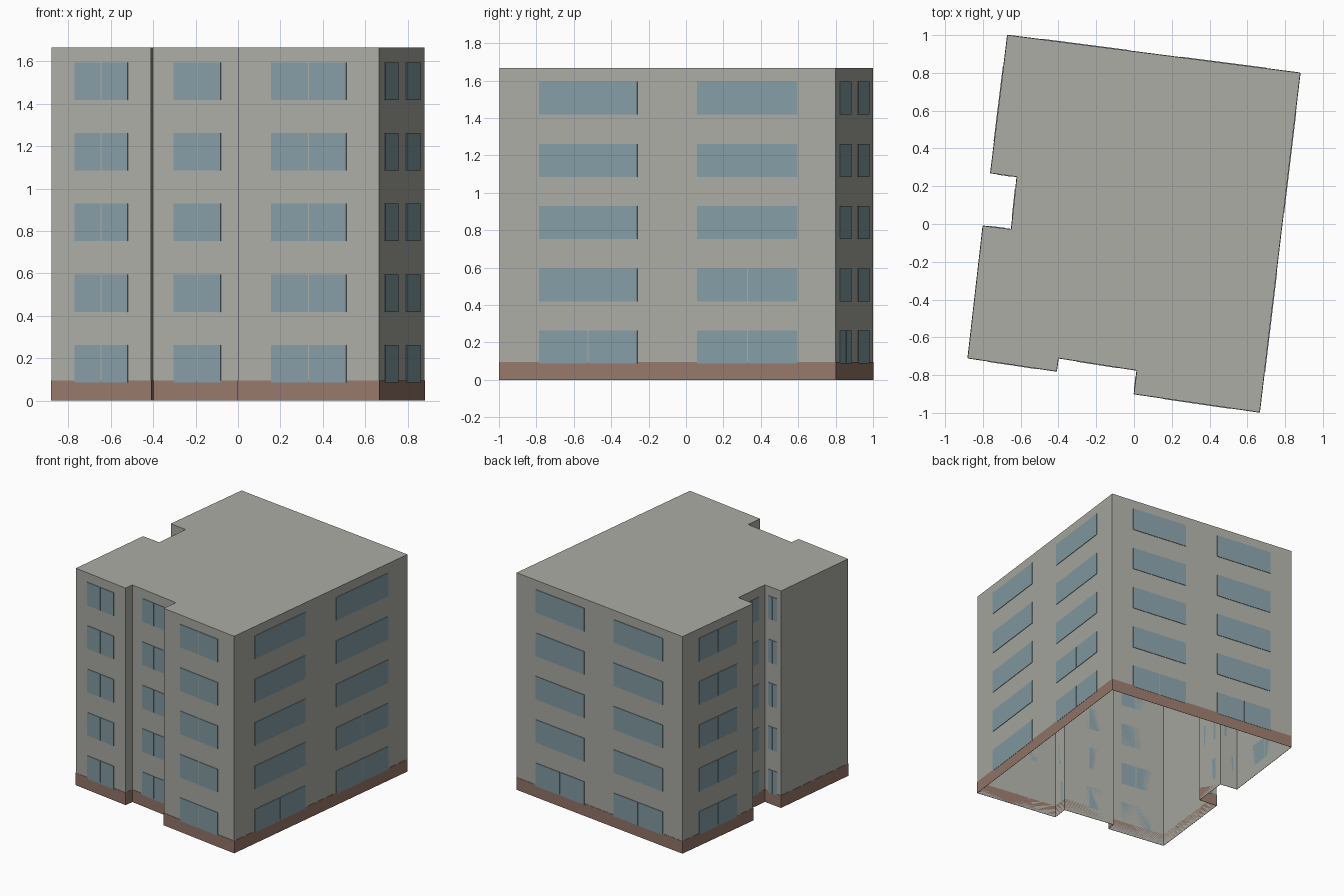
import bpy, bmesh
from mathutils import Vector

cube = bpy.data.objects.get("Cube")
if cube:
    bpy.data.objects.remove(cube, do_unlink=True)

HEIGHT, PLINTH = 1.666, 0.095
FLOORS, PITCH = 5, 0.333
SILL, PANE_H, GAP = 0.086, 0.177, 0.006


def material(name, rgb):
    """Flat material from an sRGB colour given in 0..255."""
    lin = [((c / 255 + 0.055) / 1.055) ** 2.4 for c in rgb] + [1]
    m = bpy.data.materials.new(name)
    m.use_nodes = True
    m.diffuse_color = lin
    m.node_tree.nodes["Principled BSDF"].inputs["Base Color"].default_value = lin
    return m


wall_mat = material("grey plaster", (171, 172, 164))
glass_mat = material("blue glass", (133, 157, 165))
plinth_mat = material("brown plinth", (149, 120, 106))


def finish(bm, name, mat):
    mesh = bpy.data.meshes.new(name)
    bm.to_mesh(mesh)
    bm.free()
    mesh.materials.append(mat)
    obj = bpy.data.objects.new(name, mesh)
    bpy.context.collection.objects.link(obj)


def panel(bm, wall, t0, t1, z0, z1, depth):
    """Thin plate on a wall, between fractions t0 and t1 of its length."""
    a, b = wall
    along = (b - a).normalized()
    out = Vector((along.y, -along.x, 0)) * depth
    p, q = a.lerp(b, t0), a.lerp(b, t1)
    base = [p, q, q + out, p + out]
    low = [bm.verts.new(v + Vector((0, 0, z0))) for v in base]
    top = [bm.verts.new(v + Vector((0, 0, z1))) for v in base]
    bm.faces.new(low[::-1])
    bm.faces.new(top)
    for i in range(4):
        j = (i + 1) % 4
        bm.faces.new((low[i], low[j], top[j], top[i]))


# Footprint, anticlockwise from the front corner at -x
corners = [Vector((x, y, 0)) for x, y in (
    (-0.88, -0.71), (-0.41, -0.78), (-0.40, -0.71), (0.015, -0.775),
    (0, -0.90), (0.665, -0.997), (0.88, 0.80), (-0.67, 1),
    (-0.76, 0.27), (-0.62, 0.25), (-0.65, -0.028), (-0.80, -0.01))]
walls = list(zip(corners, corners[1:] + corners[:1]))

# Walls and flat roof, open underneath
bm = bmesh.new()
low = [bm.verts.new(c) for c in corners]
top = [bm.verts.new(c + Vector((0, 0, HEIGHT))) for c in corners]
for i in range(len(corners)):
    j = (i + 1) % len(corners)
    bm.faces.new((low[i], low[j], top[j], top[i]))
bm.faces.new(top)
finish(bm, "building_shell", wall_mat)

# Plinth band round the foot
bm = bmesh.new()
for wall in walls:
    panel(bm, wall, 0, 1, 0, PLINTH, 0.002)
finish(bm, "plinth", plinth_mat)

# Window columns: start and end along the wall, number of lower floors split in two panes
single = [(0.233, 0.768, FLOORS)]
columns = {
    "front_left_bay": (0, single), "front_middle_bay": (2, single),
    "front_return": (3, single), "front_right_bay": (4, single),
    "long_side": (5, [(0.117, 0.41, 1), (0.588, 0.887, 2)]),
    "back": (6, [(0.117, 0.41, 1), (0.586, 0.882, 1)]),
    "rear_bay": (7, single), "recess_rear": (8, single),
    "recess_middle": (9, single), "recess_front": (10, single),
}
for name, (index, spans) in columns.items():
    wall = walls[index]
    half = GAP / 2 / (wall[1] - wall[0]).length
    bm = bmesh.new()
    for t0, t1, split in spans:
        mid = (t0 + t1) / 2
        for floor in range(FLOORS):
            z = SILL + floor * PITCH
            panes = [(t0, mid - half), (mid + half, t1)] if floor < split else [(t0, t1)]
            for p0, p1 in panes:
                panel(bm, wall, p0, p1, z, z + PANE_H, 0.004)
    finish(bm, name + "_windows", glass_mat)
